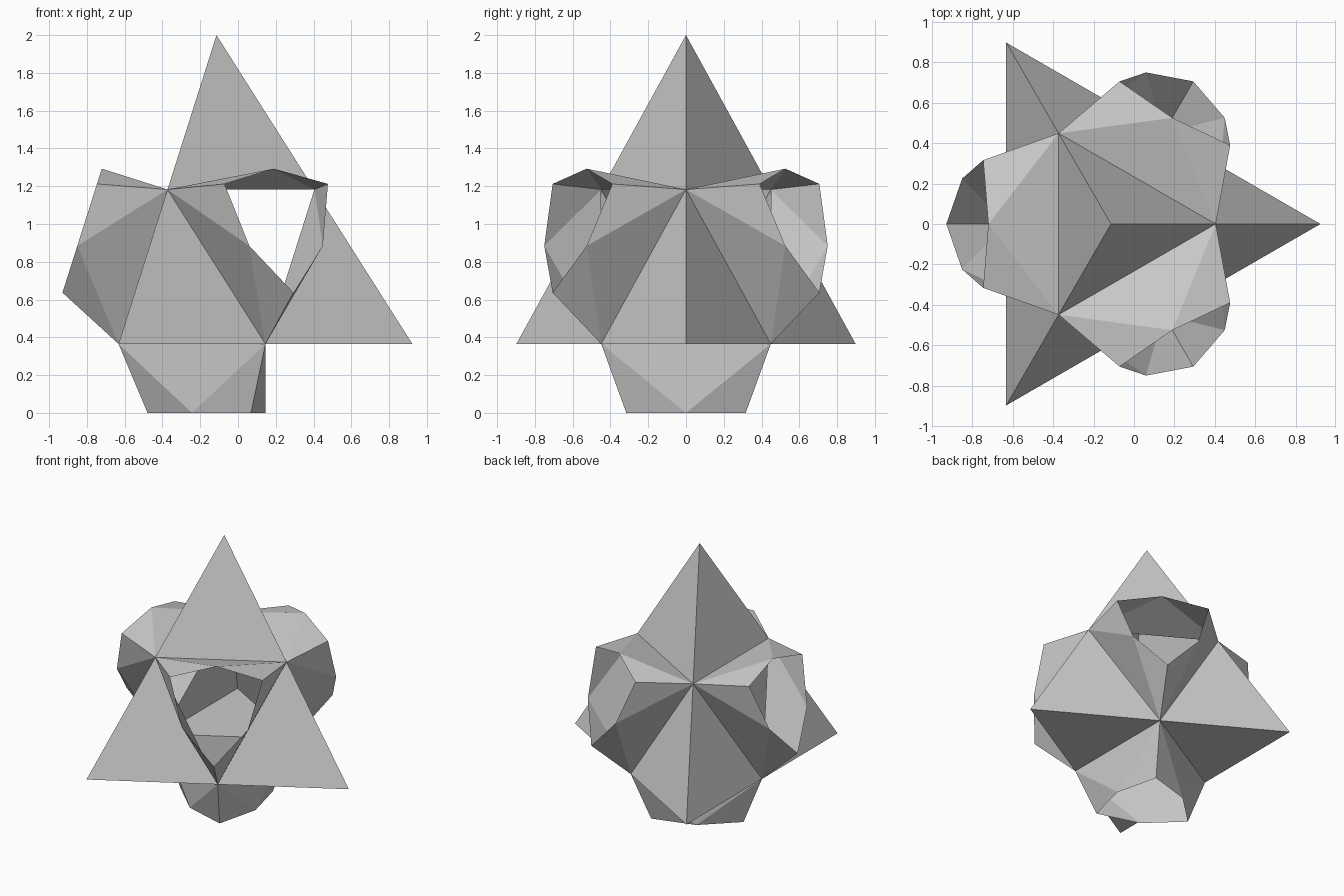
import bpy, bmesh, math
from itertools import combinations
from mathutils import Vector

if "Cube" in bpy.data.objects:
    bpy.data.objects.remove(bpy.data.objects["Cube"])

CX, R, BASE_Z, TOP_Z = -0.114, 1.037, 0.365, 2.0   # large pyramid proportions
DEPTH, TAPER = 0.365, 0.704                        # collar length and end size

# corners of the large three-sided pyramid
tips = [Vector((CX, 0, TOP_Z))]
for k in range(3):
    a = math.radians(120 * k)
    tips.append(Vector((CX + R * math.cos(a), R * math.sin(a), BASE_Z)))
centre = sum(tips, Vector()) / 4


def make_part(name, triangles, inner):
    """Flat-faced open shell, each face turned away from the inner point."""
    bm = bmesh.new()
    for tri in triangles:
        a, b, c = tri
        if (b - a).cross(c - a).dot((a + b + c) / 3 - inner) < 0:
            tri = (a, c, b)
        bm.faces.new([bm.verts.new(p) for p in tri])
    bmesh.ops.remove_doubles(bm, verts=bm.verts, dist=0.0005)
    mesh = bpy.data.meshes.new(name)
    bm.to_mesh(mesh)
    bm.free()
    bpy.context.collection.objects.link(bpy.data.objects.new(name, mesh))


# hollow corner spikes: half-size pyramids, open towards the middle
for i, tip in enumerate(tips):
    mids = [(tip + other) / 2 for other in tips if other is not tip]
    tris = [(tip, p, q) for p, q in combinations(mids, 2)]
    make_part(f"corner_spike_{i + 1}", tris, (tip + sum(mids, Vector())) / 4)

# flared collars on the four sides, ending in an open six-sided rim
for i, opposite in enumerate(tips):
    side = [t for t in tips if t is not opposite]
    base = [(p + q) / 2 for p, q in combinations(side, 2)]
    mid = sum(base, Vector()) / 3
    n = (base[1] - base[0]).cross(base[2] - base[0]).normalized()
    if n.dot(mid - centre) < 0:
        n = -n
    out = n * DEPTH
    rim = [mid + (v - mid) * TAPER + out for v in base]
    tris = []
    for j in range(3):
        k = (j + 1) % 3
        m = (base[j] + base[k]) / 2 + out
        tris += [(base[j], base[k], m), (base[j], m, rim[j]), (base[k], m, rim[k])]
    make_part(f"open_collar_{i + 1}", tris, mid + out / 2)
